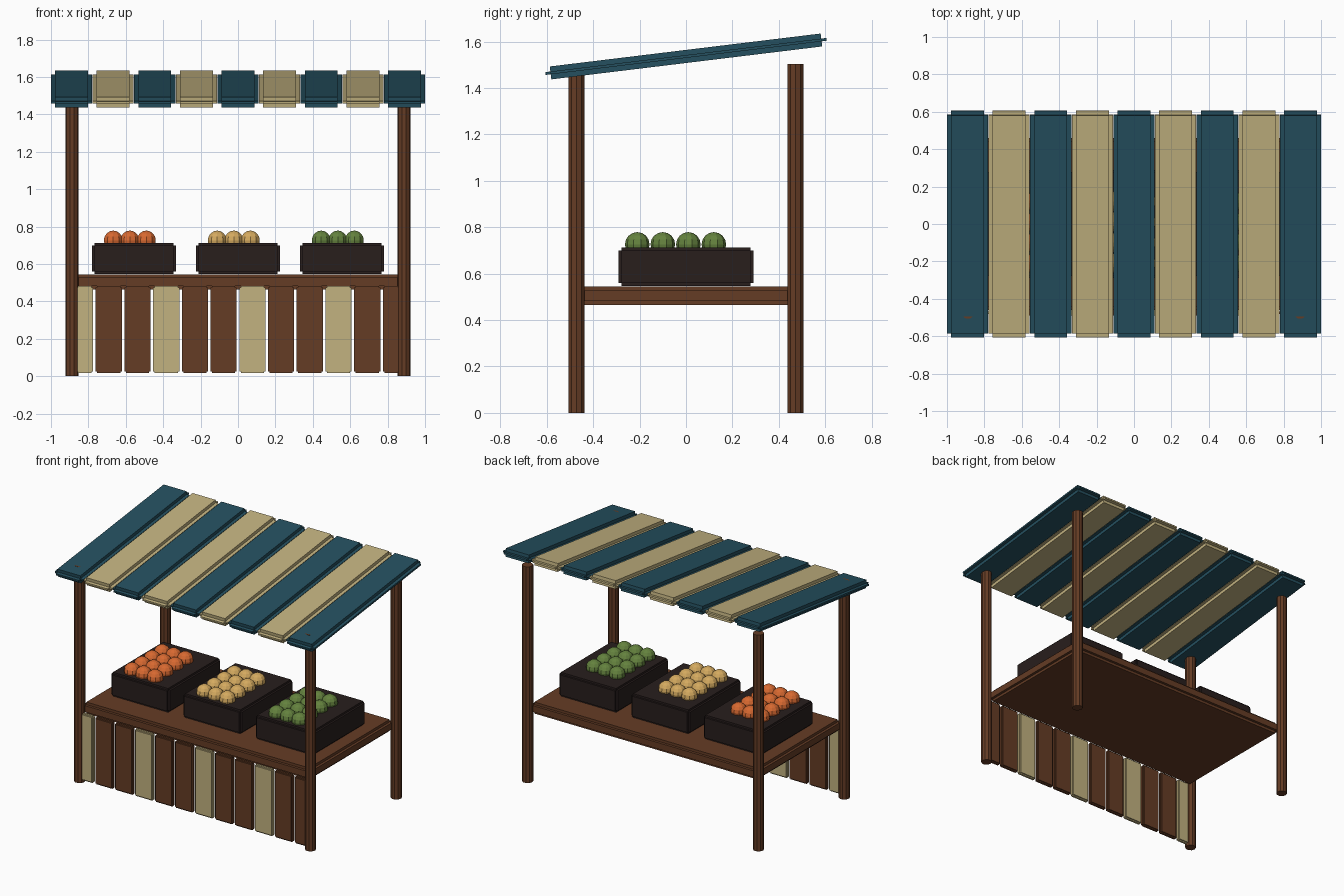
import bpy, bmesh
from mathutils import Matrix

if "Cube" in bpy.data.objects:
    bpy.data.objects.remove(bpy.data.objects["Cube"])


def material(name, rgb):
    m = bpy.data.materials.new(name)
    m.diffuse_color = (*rgb, 1)
    m.use_nodes = True
    m.node_tree.nodes["Principled BSDF"].inputs["Base Color"].default_value = m.diffuse_color
    return m


WOOD = material("brown_wood", (0.13, 0.045, 0.018))
TEAL = material("teal_cloth", (0.018, 0.08, 0.115))
TAN = material("tan_cloth", (0.54, 0.445, 0.216))
DARK = material("dark_crate_wood", (0.021, 0.013, 0.012))
FRUITS = [("orange", material("orange_skin", (0.68, 0.14, 0.03))),
          ("yellow", material("yellow_skin", (0.66, 0.40, 0.115))),
          ("green", material("green_skin", (0.127, 0.223, 0.048)))]


def finish(bm, name, mat, loc, tilt=0):
    me = bpy.data.meshes.new(name)
    bm.to_mesh(me)
    bm.free()
    me.materials.append(mat)
    ob = bpy.data.objects.new(name, me)
    ob.location = loc
    ob.rotation_euler.x = tilt
    bpy.context.collection.objects.link(ob)
    return ob


def stepped_box(name, mat, loc, size, step, tilt=0):
    """Box whose edges are rebated by a square step."""
    bm = bmesh.new()
    bmesh.ops.create_cube(bm, size=1, matrix=Matrix.Diagonal((*size, 1)))
    bmesh.ops.bevel(bm, geom=bm.edges[:], offset=step, offset_type='OFFSET',
                    segments=2, profile=0.0, affect='EDGES')
    return finish(bm, name, mat, loc, tilt)


# corner posts
POST_H = 1.504
for side, x in (("left", -0.888), ("right", 0.888)):
    for end, y in (("front", -0.472), ("back", 0.472)):
        bm = bmesh.new()
        bmesh.ops.create_cone(bm, cap_ends=True, segments=10, radius1=0.0355,
                              radius2=0.0355, depth=POST_H)
        bmesh.ops.rotate(bm, verts=bm.verts, matrix=Matrix.Rotation(1.5708, 3, 'Z'))
        finish(bm, f"{end}_{side}_post", WOOD, (x, y, POST_H / 2))

# counter
stepped_box("counter", WOOD, (0, 0, 0.505), (1.75, 0.92, 0.08), 0.018)

# front slats
for i in range(12):
    stepped_box(f"front_slat_{i + 1}", TAN if i % 3 == 0 else WOOD,
                ((i - 5.5) * 0.1535, -0.475, 0.25), (0.14, 0.03, 0.466), 0.008)

# striped sloping roof
for i in range(9):
    stepped_box(f"roof_stripe_{i + 1}", TAN if i % 2 else TEAL,
                ((i - 4) * 0.2225, 0, 1.536), (0.22, 1.22, 0.056), 0.022, 0.121)

# crates, each with a 3 x 4 layer of fruit
for k, (name, mat) in enumerate(FRUITS):
    cx = (k - 1) * 0.556
    stepped_box(f"{name}_fruit_crate", DARK, (cx, 0, 0.63), (0.45, 0.58, 0.166), 0.013)
    bm = bmesh.new()
    for i in range(3):
        for j in range(4):
            pos = (-0.111 + i * 0.0885, -0.21 + j * 0.11, 0)
            bmesh.ops.create_uvsphere(bm, u_segments=10, v_segments=8, radius=0.053,
                                      matrix=Matrix.Translation(pos))
    finish(bm, f"{name}_fruit", mat, (cx, 0, 0.726))
